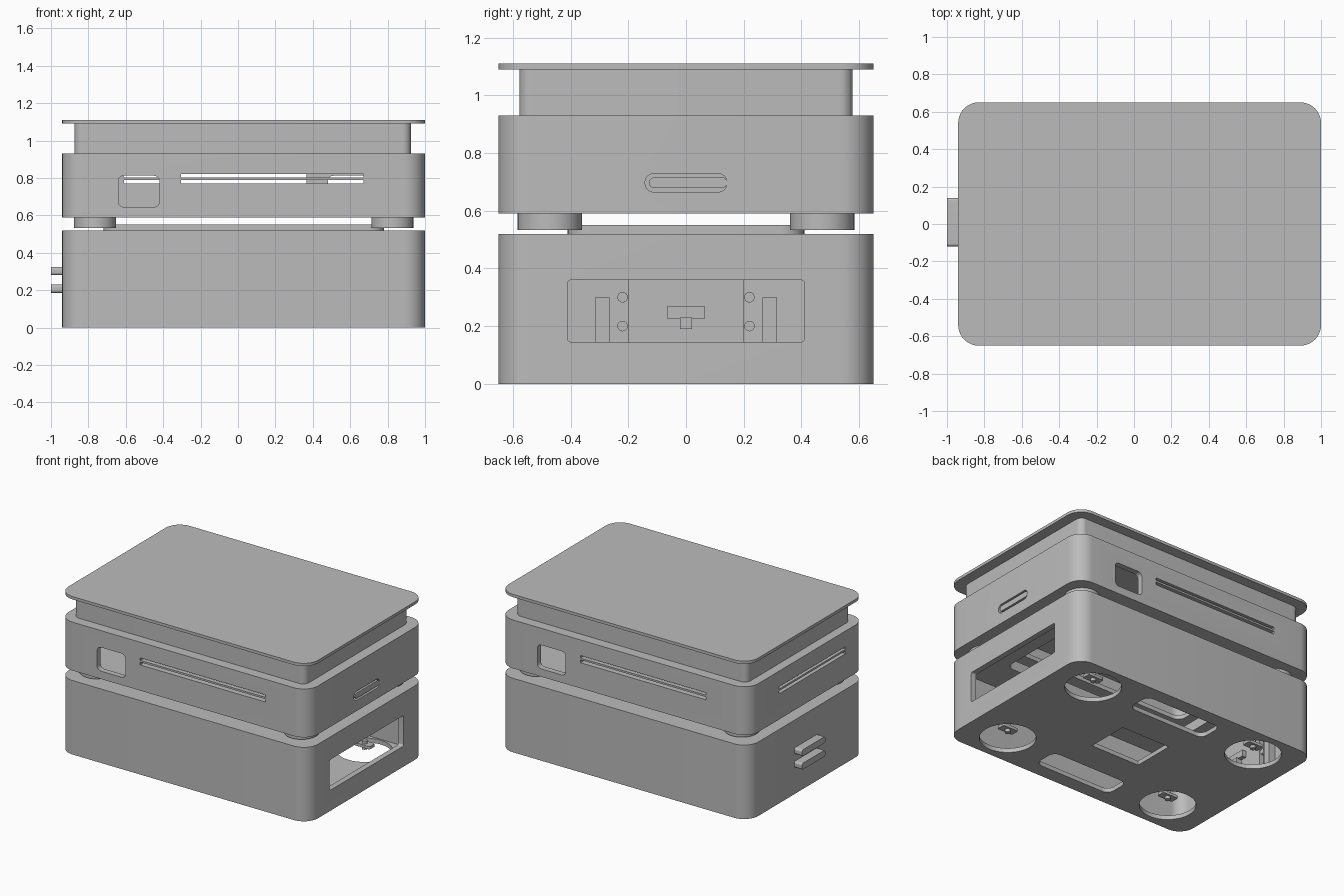
import bpy, bmesh, math

cube = bpy.data.objects.get("Cube")
if cube:
    bpy.data.objects.remove(cube, do_unlink=True)

grey = bpy.data.materials.new("plain_grey")
grey.use_nodes = True
colour = (0.5, 0.5, 0.5, 1)
grey.diffuse_color = colour
grey.node_tree.nodes["Principled BSDF"].inputs["Base Color"].default_value = colour

L, R, D = -0.94, 1.0, 0.65      # left, right and half depth of the casing
MID = (L + R) / 2
parts = []


def prism(name, axis, u, v, w, r=0.0, keep=True):
    """Rounded rectangle u by v, extruded over w along the axis."""
    pts = []
    corners = ((u[1], v[1], -1, -1), (u[0], v[1], 1, -1),
               (u[0], v[0], 1, 1), (u[1], v[0], -1, 1))
    steps = 10 if r else 0
    for i, (cu, cv, su, sv) in enumerate(corners):
        for k in range(steps + 1):
            a = math.pi / 2 * (i + k / max(steps, 1))
            pts.append((cu + su * r + r * math.cos(a), cv + sv * r + r * math.sin(a)))
    place = {"z": lambda a, b, c: (a, b, c),
             "y": lambda a, b, c: (a, c, b),
             "x": lambda a, b, c: (c, a, b)}[axis]
    bm = bmesh.new()
    low = [bm.verts.new(place(a, b, w[0])) for a, b in pts]
    high = [bm.verts.new(place(a, b, w[1])) for a, b in pts]
    bm.faces.new(low)
    bm.faces.new(high)
    for i in range(len(pts)):
        j = (i + 1) % len(pts)
        bm.faces.new((low[i], low[j], high[j], high[i]))
    bmesh.ops.remove_doubles(bm, verts=bm.verts, dist=1e-5)
    bmesh.ops.recalc_face_normals(bm, faces=bm.faces)
    mesh = bpy.data.meshes.new(name)
    bm.to_mesh(mesh)
    bm.free()
    mesh.materials.append(grey)
    obj = bpy.data.objects.new(name, mesh)
    bpy.context.collection.objects.link(obj)
    if keep:
        parts.append(obj)
    return obj


def cut(target, axis, u, v, w, r=0.0):
    """Subtract a rounded prism from the target."""
    tool = prism("cutter", axis, u, v, w, r, keep=False)
    tool.hide_render = True
    mod = target.modifiers.new("cut", "BOOLEAN")
    mod.operation, mod.solver, mod.object = "DIFFERENCE", "EXACT", tool
    bpy.context.view_layer.objects.active = target
    bpy.ops.object.modifier_apply(modifier=mod.name)
    bpy.data.objects.remove(tool, do_unlink=True)


def around(c, h):
    return (c - h, c + h)


WALL = 0.04
inner_x, inner_y = (L + WALL, R - WALL), around(0, D - WALL)

# Lower casing with a raised lip around its open top
lower = prism("lower_casing", "z", (L, R), around(0, D), (0, 0.52), 0.11)
cut(lower, "z", inner_x, inner_y, (0.03, 0.48), 0.08)
cut(lower, "z", (-0.68, 0.74), around(0, 0.37), (0.4, 0.6), 0.05)
lip = prism("raised_lip", "z", (-0.72, 0.78), around(0, 0.41), (0.5, 0.55), 0.08)
cut(lip, "z", (-0.68, 0.74), around(0, 0.37), (0.4, 0.6), 0.05)

# Side window and floor openings
cut(lower, "x", around(0, 0.41), (0.145, 0.36), (0.8, 1.1), 0.012)
for sx in (-1, 1):
    for sy in (-1, 1):
        cx, cy = MID + sx * 0.66, sy * 0.42
        cut(lower, "z", around(cx, 0.18), around(cy, 0.18), (-0.1, 0.1), 0.18)
        prism("floor_bracket", "z", around(cx, 0.06), around(cy, 0.03), (0.06, 0.08), 0.01)
        prism("bracket_screw", "z", around(cx, 0.018), around(cy, 0.018), (0.04, 0.1), 0.018)
for sy in (-1, 1):
    cut(lower, "z", around(0.05, 0.3), around(sy * 0.46, 0.09), (-0.1, 0.1), 0.05)
cut(lower, "z", around(MID, 0.19), around(0, 0.15), (-0.1, 0.1))

# Push tabs and their mounting panel inside the wall
for z in (0.185, 0.28):
    prism("push_tab", "x", (-0.12, 0.14), (z, z + 0.045), (-1.0, -0.9), 0.015)
prism("tab_panel", "x", around(0, 0.2), (0.1, 0.4), (-0.91, -0.87), 0.02)
for sy in (-1, 1):
    prism("panel_rail", "x", around(sy * 0.29, 0.025), (0.02, 0.3), (-0.91, -0.85))
    for z in (0.2, 0.3):
        prism("panel_screw", "x", around(sy * 0.22, 0.018), around(z, 0.018), (-0.91, -0.87), 0.018)
prism("panel_switch", "x", around(0, 0.065), (0.225, 0.27), (-0.88, -0.84))
prism("switch_stem", "x", around(0, 0.02), (0.19, 0.23), (-0.88, -0.83))

# Upper casing, hollow with an open floor
upper = prism("upper_casing", "z", (L, R), around(0, D), (0.59, 0.93), 0.11)
cut(upper, "z", inner_x, inner_y, (0.62, 0.89), 0.08)
cut(upper, "z", (-0.66, 0.72), around(0, 0.34), (0.5, 0.7), 0.06)

# Ports and vent slits; the back repeats the front turned half way round
slits = ((0.77, 0.79), (0.803, 0.82))
for turn in (1, -1):
    def span(a, b):
        return (a, b) if turn == 1 else (2 * MID - b, 2 * MID - a)
    wall = (-0.8, -0.55) if turn == 1 else (0.55, 0.8)
    cut(upper, "y", span(-0.64, -0.42), (0.645, 0.812), wall, 0.03)
    for z in slits:
        cut(upper, "y", span(-0.305, 0.67), z, wall)
for z in slits:
    cut(upper, "x", (-0.43, 0.31), z, (-1.1, -0.85))

# Press button with a surrounding groove
cut(upper, "x", around(0, 0.142), (0.665, 0.729), (0.9, 1.1), 0.0315)
prism("press_button", "x", (-0.128, 0.142), (0.678, 0.716), (0.95, 1.0), 0.0185)

# Feet under the upper casing
for sx in (-1, 1):
    for sy in (-1, 1):
        prism("round_foot", "z", around(MID + sx * 0.795, 0.112),
              around(sy * 0.472, 0.112), (0.533, 0.6), 0.1119)

# Lid with a stepped neck
prism("lid_neck", "z", (-0.875, 0.925), around(0, 0.578), (0.92, 1.095), 0.045)
prism("lid_plate", "z", (L, R), around(0, D), (1.09, 1.11), 0.11)

# Smooth the rounded corners and keep the edges sharp
bpy.ops.object.select_all(action="DESELECT")
for obj in parts:
    obj.select_set(True)
bpy.context.view_layer.objects.active = parts[0]
bpy.ops.object.shade_smooth_by_angle(angle=math.radians(30))
